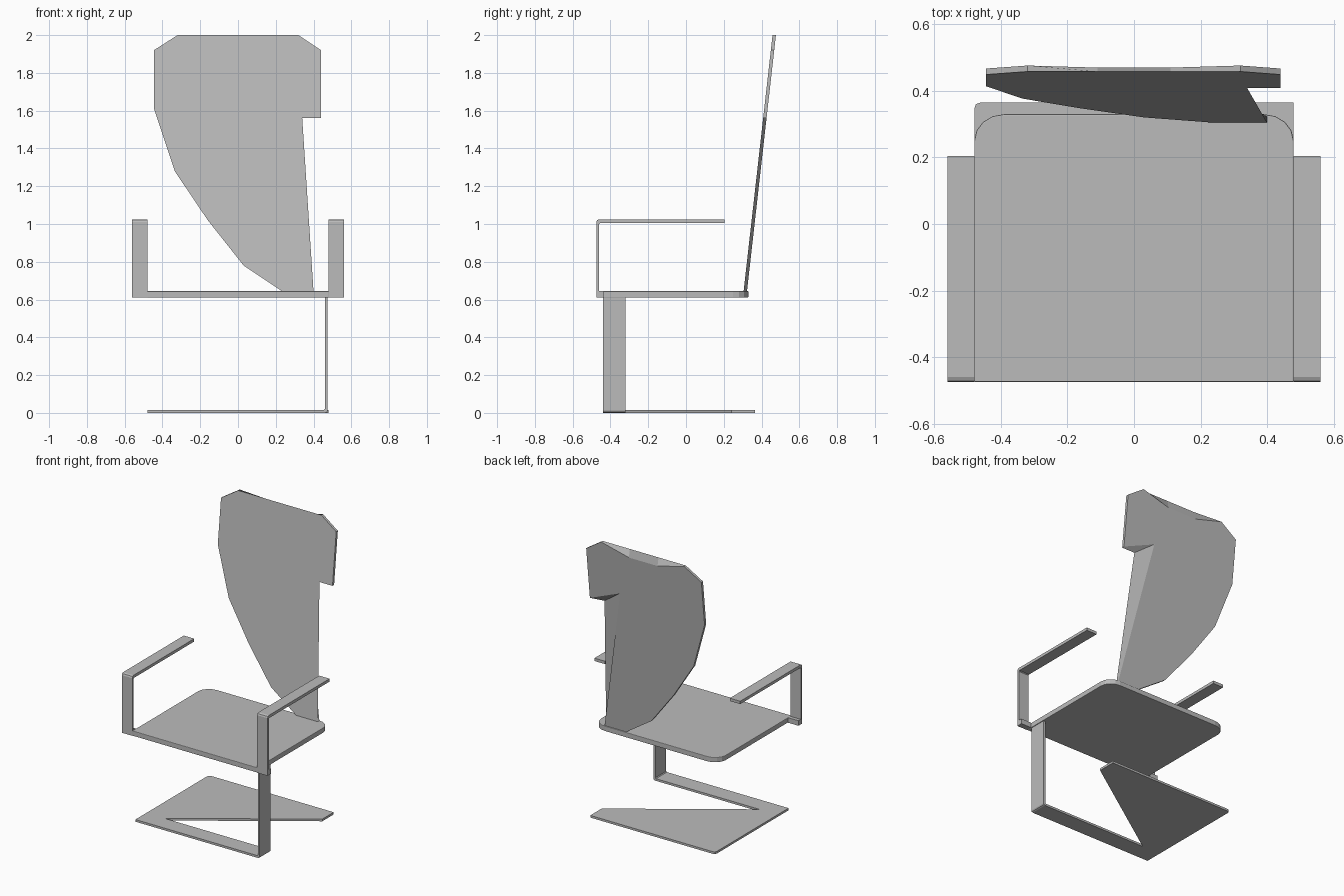
import bpy
import bmesh
from math import sin, cos, pi

if "Cube" in bpy.data.objects:
    bpy.data.objects.remove(bpy.data.objects["Cube"], do_unlink=True)

grey = bpy.data.materials.new("plain grey")
grey.use_nodes = True
colour = (0.5, 0.5, 0.5, 1)
grey.diffuse_color = colour
grey.node_tree.nodes["Principled BSDF"].inputs["Base Color"].default_value = colour


def loft(name, near, far, bevel=0):
    """Solid between two matching outlines of 3D points."""
    bm = bmesh.new()
    a = [bm.verts.new(p) for p in near]
    b = [bm.verts.new(p) for p in far]
    bm.faces.new(a)
    bm.faces.new(list(reversed(b)))
    for i in range(len(a)):
        j = (i + 1) % len(a)
        bm.faces.new((a[j], a[i], b[i], b[j]))
    bmesh.ops.recalc_face_normals(bm, faces=bm.faces)
    mesh = bpy.data.meshes.new(name)
    bm.to_mesh(mesh)
    bm.free()
    mesh.materials.append(grey)
    obj = bpy.data.objects.new(name, mesh)
    bpy.context.collection.objects.link(obj)
    if bevel:
        mod = obj.modifiers.new("soft edges", "BEVEL")
        mod.width = bevel
        mod.segments = 2
    return obj


def slab(name, outline, z0, z1, bevel=0):
    return loft(name, [(x, y, z0) for x, y in outline],
                [(x, y, z1) for x, y in outline], bevel)


# Seat with rounded back corners
corner = [(0.39 + 0.09 * cos(t * pi / 8), 0.25 + 0.08 * sin(t * pi / 8)) for t in range(5)]
seat = [(-0.48, -0.475), (0.48, -0.475)] + corner + [(-x, y) for x, y in reversed(corner)]
slab("seat", seat, 0.61, 0.645, 0.004)

# Arms: a front post turning back into the rest, with a foot beside the seat
arm = [(-0.475, 0.61), (-0.435, 0.61), (-0.435, 0.645), (-0.46, 0.645),
       (-0.46, 1.0), (-0.455, 1.005), (0.205, 1.005), (0.205, 1.025),
       (-0.46, 1.025), (-0.471, 1.02), (-0.475, 1.01)]
for side, s in (("left", 1), ("right", -1)):
    loft(side + "_arm", [(s * 0.48, y, z) for y, z in arm],
         [(s * 0.56, y, z) for y, z in arm])

# Single leg, folding into the base at the floor
leg = [(0.46, 0.615), (0.475, 0.615), (0.475, 0.012), (0.471, 0.004),
       (0.463, 0), (0.44, 0), (0.44, 0.015), (0.455, 0.015), (0.46, 0.02)]
loft("leg", [(x, -0.44, z) for x, z in leg], [(x, -0.32, z) for x, z in leg])

# Z-shaped floor plate
base = [(0.44, -0.44), (-0.48, -0.44), (-0.48, 0.345), (-0.475, 0.36), (-0.46, 0.365),
        (0.48, 0.365), (0.48, 0.24), (-0.34, -0.32), (0.44, -0.32)]
slab("floor_plate", base, 0, 0.015)

# Leaning backrest; its rear outline sags at the top and cuts in at the notch
front = [(-0.32, 2), (-0.11, 2), (0.11, 2), (0.32, 2), (0.44, 1.92), (0.44, 1.56),
         (0.34, 1.56), (0.4, 0.64), (0.24, 0.64), (0.03, 0.78), (-0.16, 1.02),
         (-0.335, 1.28), (-0.445, 1.61), (-0.445, 1.92)]
rear = list(front)
rear[1], rear[2] = (-0.11, 1.945), (0.11, 1.945)
rear[6] = (0.2, 1.66)


def lean(outline, offset):
    return [(x, 0.305 + offset + (z - 0.645) * 0.113, z) for x, z in outline]


loft("backrest", lean(front, 0), lean(rear, 0.018))
